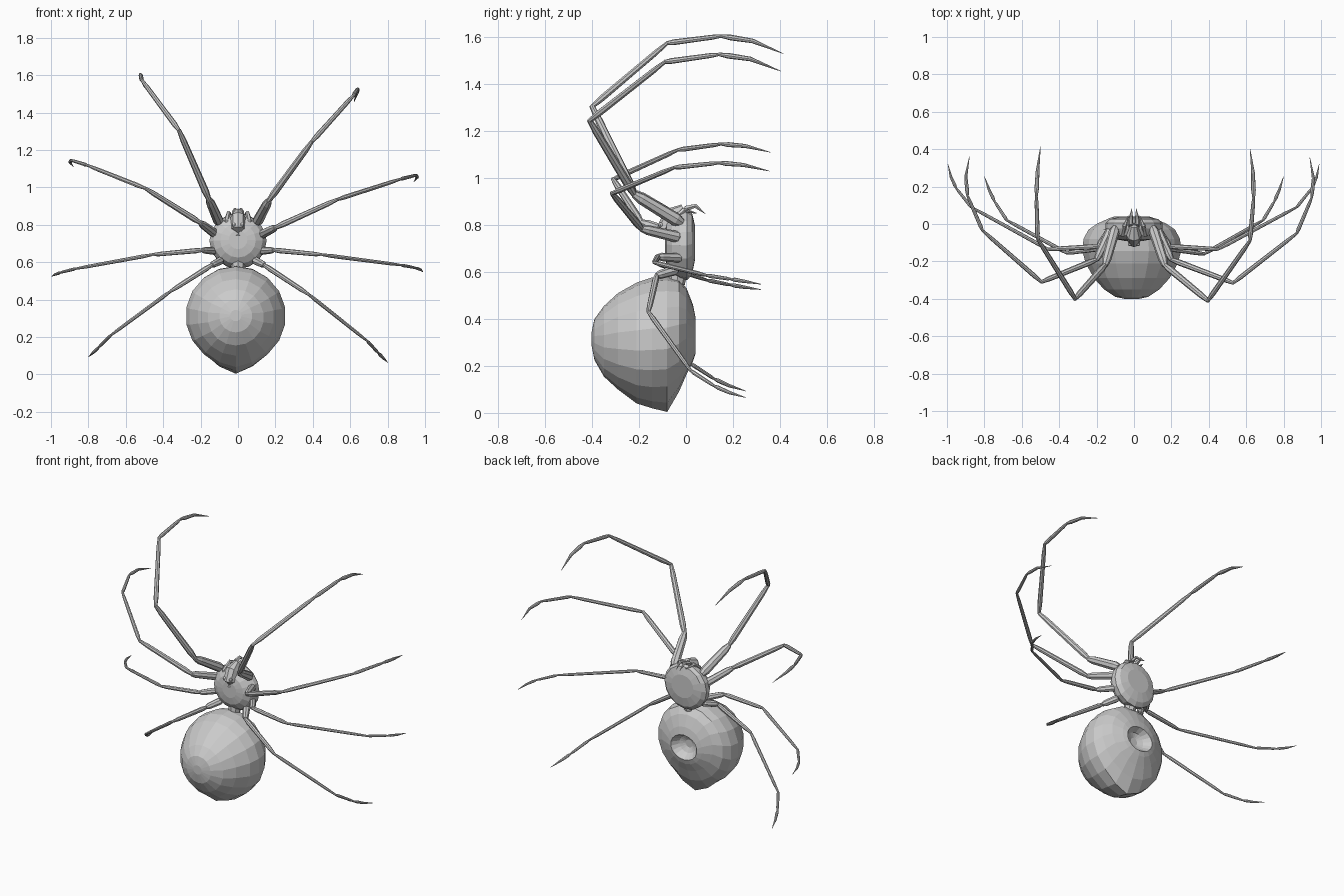
import bpy, math
from mathutils import Vector


def mesh_object(name, verts, faces):
    me = bpy.data.meshes.new(name)
    me.from_pydata([tuple(v) for v in verts], [], faces)
    me.update()
    ob = bpy.data.objects.new(name, me)
    bpy.context.collection.objects.link(ob)
    return ob


def skin(rings, verts, faces):
    # Bridges closed rings and caps both ends
    base, n = len(verts), len(rings[0])
    for r in rings:
        verts.extend(r)
    for i in range(len(rings) - 1):
        for k in range(n):
            a, b = base + i * n, base + (i + 1) * n
            k2 = (k + 1) % n
            faces.append((a + k, a + k2, b + k2, b + k))
    faces.append(tuple(base + k for k in reversed(range(n))))
    last = base + (len(rings) - 1) * n
    faces.append(tuple(last + k for k in range(n)))


def tube(path, radii, verts, faces, n=8):
    pts = [Vector(p) for p in path]
    rings = []
    for i, p in enumerate(pts):
        d = (pts[min(i + 1, len(pts) - 1)] - pts[max(i - 1, 0)]).normalized()
        q = d.to_track_quat('Z', 'Y')
        rings.append([p + q @ Vector((radii[i] * math.cos(2 * math.pi * k / n),
                                      radii[i] * math.sin(2 * math.pi * k / n), 0))
                      for k in range(n)])
    skin(rings, verts, faces)


def leg(name, radius, pts):
    # Jointed leg: thick hip, spindle segments and a tapered curved claw
    verts, faces = [], []
    pts = [Vector(p) for p in pts]
    scale = (1.0, 0.66, 0.5, 0.42)
    for i in range(len(pts) - 2):
        a, b, r = pts[i], pts[i + 1], radius * scale[i]
        path = [a.lerp(b, t) for t in (-0.01, 0.12, 0.85, 1.01)]
        tube(path, [0.65 * r, r, 0.85 * r, 0.55 * r], verts, faces)
    a, b, prev = pts[-2], pts[-1], pts[-3]
    bulge = (a - prev).normalized() * (b - a).length * 0.5
    mid = a.lerp(b, 0.5) * 0.7 + (a + bulge) * 0.3
    r = radius * 0.42
    tube([a, a.lerp(mid, 0.3), mid, b], [0.6 * r, r, 0.8 * r, 0.001], verts, faces)
    return mesh_object(name, verts, faces)


# Legs, front pair to rear pair
leg("left_leg_1", 0.029, [(-.10, -.02, .81), (-.155, -.22, .935), (-.315, -.40, 1.305),
                          (-.515, -.08, 1.575), (-.522, .15, 1.605), (-.50, .415, 1.53)])
leg("right_leg_1", 0.029, [(.10, -.02, .81), (.165, -.22, .93), (.395, -.41, 1.245),
                           (.62, -.09, 1.495), (.64, .14, 1.527), (.62, .405, 1.455)])
leg("left_leg_2", 0.025, [(-.12, -.02, .75), (-.20, -.19, .81), (-.495, -.31, .995),
                          (-.81, -.035, 1.12), (-.89, .15, 1.145), (-.88, .36, 1.11)])
leg("right_leg_2", 0.025, [(.12, -.02, .745), (.20, -.19, .785), (.53, -.315, .935),
                           (.87, -.05, 1.045), (.95, .14, 1.065), (.94, .355, 1.03)])
leg("left_leg_3", 0.021, [(-.12, -.02, .66), (-.19, -.12, .665), (-.46, -.135, .64),
                          (-.87, .09, .565), (-.95, .19, .545), (-.995, .32, .525)])
leg("right_leg_3", 0.021, [(.12, -.02, .66), (.19, -.12, .665), (.45, -.135, .64),
                           (.87, .09, .585), (.95, .19, .57), (.99, .32, .548)])
leg("left_leg_4", 0.022, [(-.09, -.04, .61), (-.14, -.125, .585), (-.36, -.155, .445),
                          (-.68, .02, .21), (-.745, .12, .145), (-.80, .255, .093)])
leg("right_leg_4", 0.022, [(.09, -.04, .61), (.14, -.125, .585), (.375, -.16, .43),
                           (.69, .02, .18), (.75, .12, .115), (.80, .255, .065)])


def stacked(name, rings, n=18, power=10):
    # Rings along y: (y, circle low z, top z, half width, pointed low z)
    verts, faces, out = [], [], []
    for y, lo, hi, w, tip, cx in rings:
        ring = []
        for k in range(n):
            t = 2 * math.pi * k / n - math.pi / 2
            s = math.sin(t)
            z = (lo + hi) / 2 + (hi - lo) / 2 * s
            z -= (lo - tip) * max(0, -s) ** power
            ring.append(Vector((cx + w * math.cos(t), y, z)))
        out.append(ring)
    skin(out[::-1], verts, faces)
    return mesh_object(name, verts, faces)


# Abdomen with a pointed rear end and a dented underside
C = -.012
stacked("abdomen", [
    (-.402, .285, .345, .03, .285, C), (-.39, .225, .40, .088, .225, C),
    (-.35, .155, .455, .15, .155, C), (-.29, .105, .51, .205, .10, C),
    (-.21, .062, .555, .25, .04, C), (-.145, .05, .577, .268, .02, C),
    (-.08, .055, .58, .262, .004, C), (-.03, .10, .57, .235, .09, C),
    (.003, .17, .53, .185, .165, C), (.03, .22, .46, .125, .22, C),
    (.04, .25, .41, .095, .25, C), (.0, .28, .39, .06, .28, C),
    (-.015, .31, .36, .025, .31, C)])

# Head and chest shell with a flat underside
stacked("head_body", [
    (-.09, .67, .77, .05, .67, 0), (-.082, .625, .81, .095, .625, 0),
    (-.06, .59, .84, .132, .59, 0), (-.025, .57, .858, .153, .57, 0),
    (.005, .565, .862, .152, .565, 0), (.026, .59, .85, .13, .59, 0),
    (.038, .65, .80, .08, .65, 0)], n=16)

# Waist joining the two bodies
v, f = [], []
tube([(0, -.03, .62), (0, -.04, .55)], [.04, .035], v, f)
mesh_object("waist", v, f)

# Face ridge, fangs, feelers and eyes
v, f = [], []
tube([(0, -.085, .745), (0, -.09, .78), (0, -.06, .84), (0, -.01, .87)],
     [.012, .035, .04, .02], v, f)
mesh_object("face_ridge", v, f)
for side, s in (("left", -1), ("right", 1)):
    v, f = [], []
    tube([(s * .018, -.02, .84), (s * .018, .005, .872), (s * .016, .04, .882),
          (s * .012, .082, .848)], [.014, .014, .010, .001], v, f, 6)
    mesh_object(side + "_fang", v, f)
    v, f = [], []
    tube([(s * .05, -.06, .77), (s * .062, -.055, .82), (s * .05, -.01, .865),
          (s * .03, .045, .85)], [.008, .014, .011, .002], v, f, 6)
    mesh_object(side + "_feeler", v, f)
    bpy.ops.mesh.primitive_uv_sphere_add(segments=8, ring_count=6, radius=.011,
                                         location=(s * .022, -.108, .80))
    bpy.context.object.name = side + "_eye"
